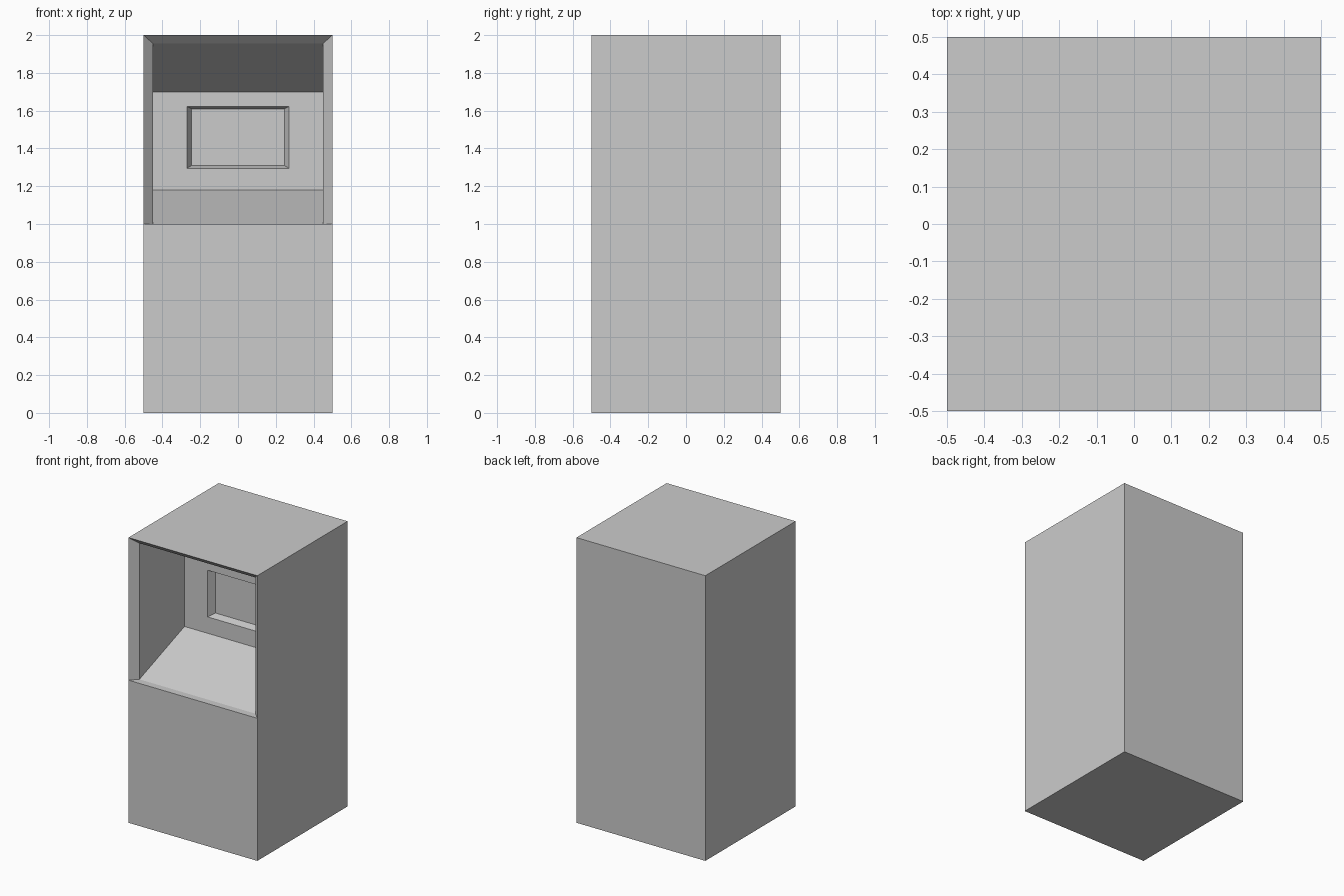
import bpy, bmesh
from mathutils import Matrix

if "Cube" in bpy.data.objects:
    bpy.data.objects.remove(bpy.data.objects["Cube"])

bm = bmesh.new()

# Cabinet block: 1 x 1 x 2, standing on the ground
bmesh.ops.create_cube(bm, size=1, matrix=Matrix.Translation((0, 0, 1)) @ Matrix.Diagonal((1, 1, 2, 1)))

# Split at mid height so the upper front becomes its own panel
bmesh.ops.bisect_plane(bm, geom=bm.verts[:] + bm.edges[:] + bm.faces[:],
                       plane_co=(0, 0, 1), plane_no=(0, 0, 1))
bm.normal_update()
panel = next(f for f in bm.faces
             if f.normal.y < -0.9 and f.calc_center_median().z > 1)


def step_in(face, half_width, z_low, z_high, y):
    """Inset the face and move its inner loop to the given rectangle."""
    bmesh.ops.inset_individual(bm, faces=[face], thickness=0.01)
    mid = face.calc_center_median().z
    for v in face.verts:
        v.co = (half_width if v.co.x > 0 else -half_width,
                y,
                z_high if v.co.z > mid else z_low)
    bm.normal_update()


step_in(panel, 0.45, 1.0, 1.955, -0.45)     # chamfered rim of the opening
step_in(panel, 0.45, 1.18, 1.70, 0.05)      # sloped shelf, hood and side walls
step_in(panel, 0.27, 1.295, 1.622, 0.05)    # flat wall around the screen
step_in(panel, 0.245, 1.31, 1.61, 0.10)     # recessed screen

bmesh.ops.recalc_face_normals(bm, faces=bm.faces[:])
mesh = bpy.data.meshes.new("kiosk_cabinet")
bm.to_mesh(mesh)
bm.free()
bpy.context.collection.objects.link(bpy.data.objects.new("kiosk_cabinet", mesh))
